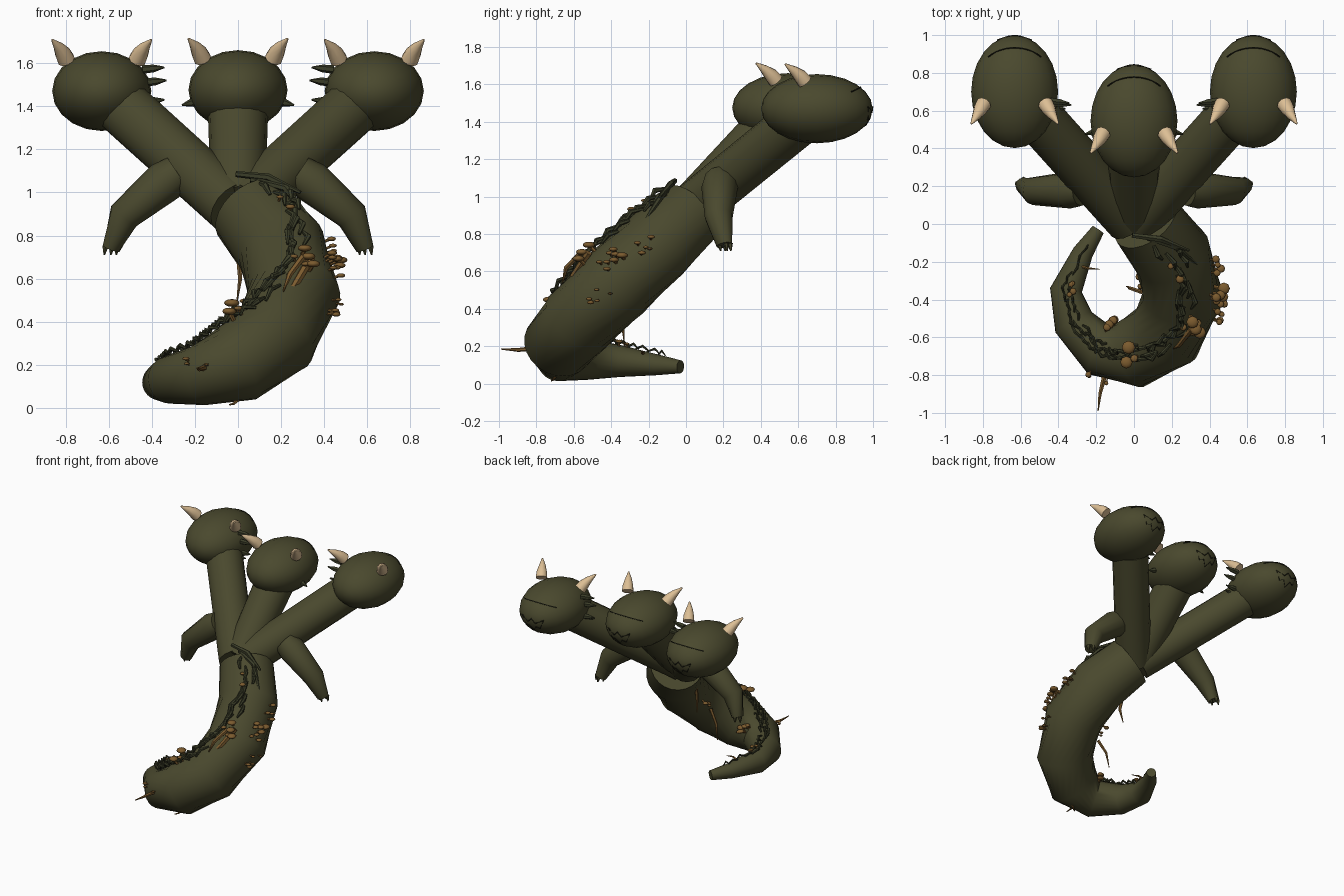
import bpy, bmesh, math, random
from mathutils import Vector, Matrix

random.seed(4)
cube = bpy.data.objects.get("Cube")
if cube:
    bpy.data.objects.remove(cube)


def material(name, rgb):
    m = bpy.data.materials.new(name)
    m.use_nodes = True
    m.diffuse_color = (*rgb, 1)
    bsdf = m.node_tree.nodes["Principled BSDF"]
    bsdf.inputs["Base Color"].default_value = (*rgb, 1)
    bsdf.inputs["Roughness"].default_value = 0.8
    return m


OLIVE = material("olive skin", (0.068, 0.066, 0.027))
VINE = material("dark vine", (0.043, 0.046, 0.021))
BROWN = material("fungus brown", (0.2, 0.105, 0.028))
HORN = material("horn tan", (0.72, 0.52, 0.3))
LINE = material("dark crease", (0.012, 0.012, 0.006))


def finish(bm, name, mat, smooth=40):
    bmesh.ops.recalc_face_normals(bm, faces=bm.faces)
    me = bpy.data.meshes.new(name)
    bm.to_mesh(me)
    bm.free()
    me.materials.append(mat)
    ob = bpy.data.objects.new(name, me)
    bpy.context.collection.objects.link(ob)
    if smooth:
        bpy.ops.object.select_all(action="DESELECT")
        bpy.context.view_layer.objects.active = ob
        ob.select_set(True)
        bpy.ops.object.shade_smooth_by_angle(angle=math.radians(smooth))
    return ob


def tangent(pts, i):
    return (pts[min(i + 1, len(pts) - 1)] - pts[max(i - 1, 0)]).normalized()


def up_frame(t):
    ref = Vector((0, 0, 1)) if abs(t.z) < 0.95 else Vector((0, 1, 0))
    u = (ref - t * ref.dot(t)).normalized()
    return u, t.cross(u)


def add_tube(bm, path, sides):
    """Skin rings of radius r along (x, y, z, r) stations."""
    pts = [Vector(p[:3]) for p in path]
    rings = []
    for i, p in enumerate(path):
        u, v = up_frame(tangent(pts, i))
        angs = [math.tau * k / sides for k in range(sides)]
        rings.append([bm.verts.new(pts[i] + p[3] * (u * math.cos(a) + v * math.sin(a))) for a in angs])
    for a, b in zip(rings, rings[1:]):
        for k in range(sides):
            n = (k + 1) % sides
            bm.faces.new((a[k], a[n], b[n], b[k]))
    bm.faces.new(rings[0])
    bm.faces.new(rings[-1])


def tubes(name, paths, mat, sides=16, smooth=40):
    bm = bmesh.new()
    for p in paths:
        add_tube(bm, p, sides)
    return finish(bm, name, mat, smooth)


def ball(bm, centre, radii, seg=8, rings=6):
    mat = Matrix.Translation(centre) @ Matrix.Diagonal((*radii, 1))
    bmesh.ops.create_uvsphere(bm, u_segments=seg, v_segments=rings, radius=1, matrix=mat)


# Coiled body and tail
BODY = [(0.06, 0.02, 0.91, 0.19), (0.2, -0.16, 0.74, 0.21), (0.26, -0.38, 0.53, 0.215),
        (0.17, -0.58, 0.33, 0.205), (0.0, -0.68, 0.21, 0.19), (-0.18, -0.67, 0.15, 0.14),
        (-0.32, -0.52, 0.13, 0.11), (-0.36, -0.35, 0.12, 0.085), (-0.27, -0.15, 0.1, 0.055),
        (-0.19, -0.03, 0.09, 0.035)]
tubes("coiled_body", [BODY], OLIVE, 24, 60)
CENTRES = [Vector(p[:3]) for p in BODY]


def on_body(s, ang, lift=0.0):
    """Point and outward direction on the body at station s, angle from its top."""
    i = min(int(s), len(BODY) - 2)
    f = s - i
    c = CENTRES[i].lerp(CENTRES[i + 1], f)
    r = BODY[i][3] * (1 - f) + BODY[i + 1][3] * f
    u, v = up_frame(tangent(CENTRES, i).lerp(tangent(CENTRES, i + 1), f).normalized())
    d = u * math.cos(ang) + v * math.sin(ang)
    return c + d * (r + lift), d


# Heads with horns, mouth creases and cheek spikes
RADII = Vector((0.23, 0.298, 0.185))


def on_head(c, x, z, side=1):
    y = math.sqrt(max(0, 1 - (x / RADII.x) ** 2 - (z / RADII.z) ** 2))
    return (c[0] + x, c[1] + side * y * RADII.y, c[2] + z)


HEADS = {"right_head": (-0.632, 0.7, 1.47), "middle_head": (0, 0.545, 1.475), "left_head": (0.632, 0.7, 1.47)}
for name, c in HEADS.items():
    bm = bmesh.new()
    m = Matrix.Translation(c) @ Matrix.Diagonal((*RADII, 1)) @ Matrix.Rotation(math.pi / 2, 4, "X")
    bmesh.ops.create_uvsphere(bm, u_segments=20, v_segments=12, radius=1, matrix=m)
    finish(bm, name, OLIVE, 60)

    horns = []
    for s in (-1, 1):
        horns.append([(c[0] + s * x, c[1] + y, c[2] + z, r) for x, y, z, r in (
            (0.165, -0.065, 0.145, 0.042), (0.18, -0.09, 0.175, 0.038),
            (0.2, -0.125, 0.205, 0.025), (0.23, -0.17, 0.238, 0.005))])
    tubes(name + "_horns", horns, HORN, 10)

    brow = [(*on_head(c, x, 0.115 - 1.2 * x * x), 0.004) for x in [k * 0.02 for k in range(-7, 8)]]
    jag = [(-0.09, 0.01), (-0.03, -0.02), (0, 0.01), (0.03, -0.02), (0.09, 0.01), (0.06, -0.06),
           (0.03, -0.05), (0, -0.09), (-0.03, -0.05), (-0.06, -0.06), (-0.09, 0.01)]
    mouth = [(*on_head(c, x, z), 0.004) for x, z in jag]
    tubes(name + "_creases", [brow, mouth], LINE, 4, 0)

    spikes = []
    for s in (-1, 1):
        if c[0] * s > 0:
            continue
        if c[0]:
            shape = [(0.19, -0.05, 0.1), (0.2, -0.06, 0.04), (0.19, -0.05, -0.05), (0.17, -0.08, -0.075)]
        else:
            shape = [(0.18, -0.05, -0.05)]
        for x, y, z in shape:
            a = Vector((c[0] + s * x, c[1] + y, c[2] + z))
            d = Vector((s * 0.1, -0.01, 0.01)) if c[0] else Vector((s * 0.08, -0.02, -0.02))
            spikes.append([(*a, 0.02), (*(a + d * 0.5), 0.018), (*(a + d), 0.004)])
    tubes(name + "_cheek_spikes", spikes, VINE, 6, 0)

# Necks
for s, label in ((-1, "right"), (1, "left")):
    tubes(label + "_neck", [[(s * 0.02, 0.02, 0.93, 0.13), (s * 0.54, 0.6, 1.4, 0.132)]], OLIVE)
tubes("middle_neck", [[(0, 0.03, 0.94, 0.125), (0, 0.46, 1.38, 0.14)]], OLIVE)

# Arms with small claws
for s, label in ((-1, "right"), (1, "left")):
    tubes(label + "_arm", [[(s * 0.28, 0.18, 1.09, 0.085), (s * 0.34, 0.18, 1.05, 0.098),
                            (s * 0.53, 0.175, 0.89, 0.075), (s * 0.588, 0.205, 0.74, 0.042)]], OLIVE, 12)
    claws = [[(s * x, 0.205 + y, 0.75, 0.016), (s * (x + 0.005), 0.21 + y, 0.71, 0.004)]
             for x, y in ((0.56, 0), (0.585, 0.03), (0.585, -0.025), (0.615, 0.01))]
    tubes(label + "_claws", claws, OLIVE, 6, 0)

# Jagged vines along the back
vines = []
for base, s, stop in ((-0.12, 0.3, 8.0), (0.12, 0.1, 6.8), (0.0, 0.9, 5.5)):
    while s < stop:
        step = random.uniform(0.28, 0.42)
        a = base + random.uniform(-0.13, 0.13)
        p, _ = on_body(s, a, 0.0)
        m, _ = on_body(s + step / 2, a + random.uniform(-0.1, 0.1), 0.025)
        q, _ = on_body(s + step, a, 0.004)
        r = 0.016 * (1 - s / 14)
        vines.append([(*p, r * 0.6), (*m, r), (*q, r * 0.5)])
        s += step * 0.8
vines += [[(-0.01, -0.06, 1.085, 0.014), (0.14, -0.08, 1.07, 0.018), (0.29, -0.14, 1.0, 0.008)],
          [(0.06, -0.07, 1.06, 0.014), (0.22, -0.12, 1.02, 0.018), (0.34, -0.22, 0.87, 0.008)]]
tubes("back_vines", vines, VINE, 6, 0)

# Fungus clusters: flattened caps on short stems
stems = []
bm = bmesh.new()


def fungus(point, d, r):
    tip = point + d * r * 1.3
    stems.append([(*(point - d * 0.02), r * 0.35), (*tip, r * 0.3)])
    ball(bm, tip, (r, r, r * 0.5))


for target, count, size in (((0.29, -0.56, 0.72), 5, 0.03), ((0.45, -0.4, 0.7), 8, 0.03),
                            ((0.45, -0.2, 0.74), 5, 0.02), ((0.46, -0.5, 0.48), 5, 0.018),
                            ((-0.03, -0.72, 0.5), 3, 0.034), ((-0.14, -0.54, 0.24), 7, 0.022),
                            ((-0.34, -0.35, 0.2), 5, 0.016), ((0.04, -0.34, 0.52), 3, 0.018),
                            ((-0.17, -0.8, 0.22), 3, 0.016), ((0.2, -0.26, 0.96), 2, 0.022)):
    # Snap each cluster to the nearest place on the body
    spots = [(s * 0.25, a * 0.25) for s in range(36) for a in range(25)]
    s0, a0 = min(spots, key=lambda k: (on_body(*k)[0] - Vector(target)).length)
    for k in range(count):
        p, d = on_body(s0 + random.uniform(-0.2, 0.2), a0 + random.uniform(-0.25, 0.25))
        fungus(p, d, size * random.uniform(0.6, 1.15))
finish(bm, "fungus_caps", BROWN, 60)
tubes("fungus_stems", stems, BROWN, 6)

# Hanging roots and twigs
roots = [[(0.34, -0.52, 0.7, 0.02), (0.27, -0.6, 0.58, 0.018), (0.18, -0.68, 0.44, 0.003)],
         [(0.3, -0.56, 0.7, 0.016), (0.24, -0.64, 0.62, 0.014), (0.21, -0.66, 0.54, 0.003)],
         [(-0.15, -0.78, 0.19, 0.016), (-0.18, -0.9, 0.18, 0.01), (-0.19, -0.99, 0.185, 0.003)],
         [(0.0, -0.12, 0.72, 0.012), (0.01, -0.15, 0.6, 0.011), (-0.005, -0.13, 0.49, 0.003)],
         [(0.04, -0.36, 0.42, 0.012), (-0.02, -0.34, 0.33, 0.01), (-0.04, -0.33, 0.21, 0.003)],
         [(-0.3, -0.22, 0.15, 0.01), (-0.24, -0.235, 0.17, 0.007), (-0.18, -0.24, 0.16, 0.002)],
         [(0.0, -0.7, 0.04, 0.01), (-0.02, -0.71, 0.02, 0.006), (-0.04, -0.72, 0.015, 0.003)]]
tubes("hanging_roots", roots, BROWN, 6)
